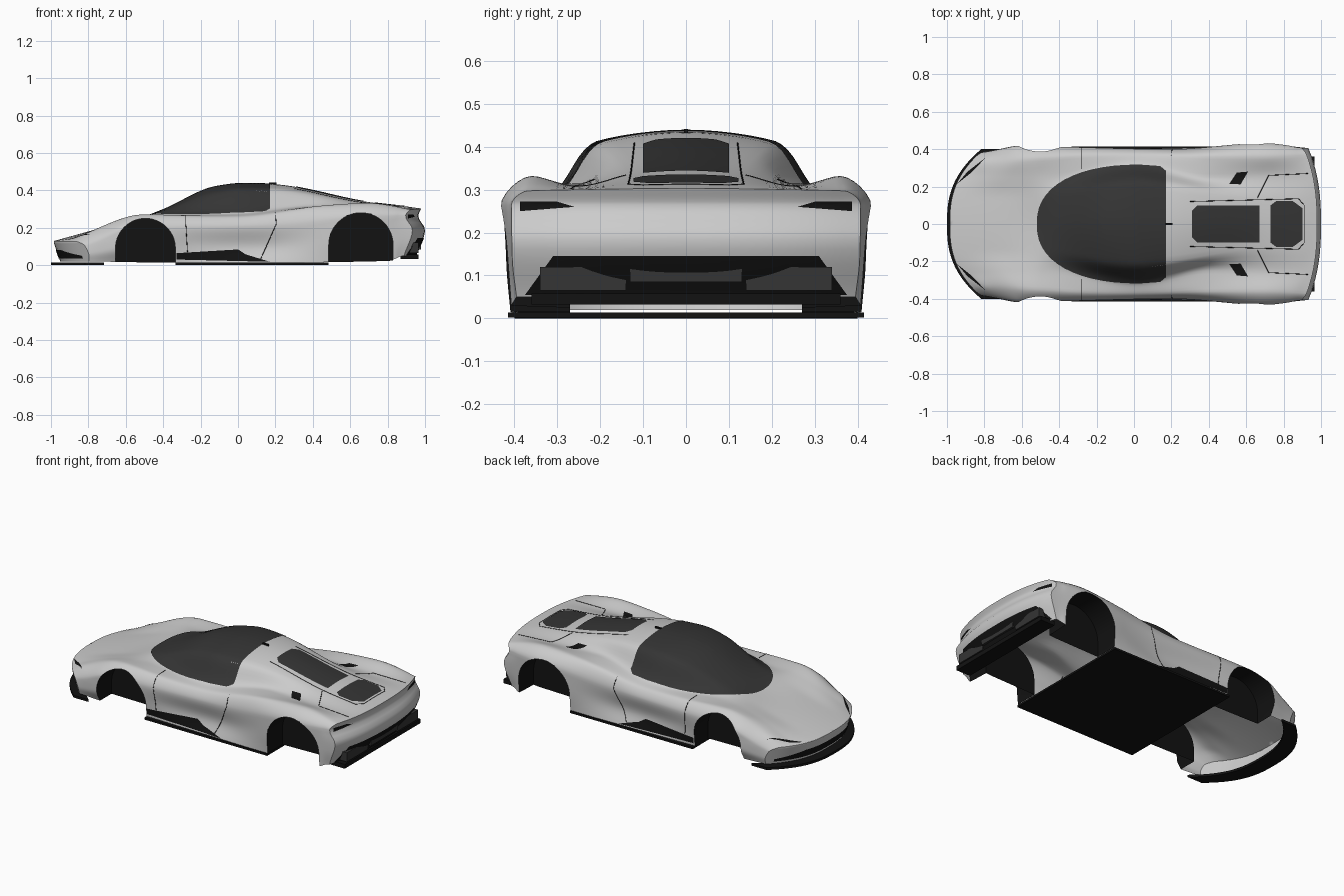
import bpy, bmesh, math
from mathutils import Vector
from mathutils.bvhtree import BVHTree

if "Cube" in bpy.data.objects:
    bpy.data.objects.remove(bpy.data.objects["Cube"])


def material(name, v):
    m = bpy.data.materials.new(name)
    m.diffuse_color = (v, v, v, 1)
    m.use_nodes = True
    m.node_tree.nodes["Principled BSDF"].inputs["Base Color"].default_value = m.diffuse_color
    return m


BLACK, GLASS, PAINT = material("black_trim", 0.006), material("tinted_glass", 0.035), material("paint", 0.6)


def add_object(name, data, mat=None):
    ob = bpy.data.objects.new(name, data)
    bpy.context.collection.objects.link(ob)
    if mat:
        data.materials.append(mat)
    return ob


def from_bmesh(name, bm, mat=None):
    me = bpy.data.meshes.new(name)
    bmesh.ops.recalc_face_normals(bm, faces=bm.faces)
    bm.to_mesh(me)
    bm.free()
    return add_object(name, me, mat)


def prism(name, pts, axis, lo, hi, mat=None):
    """Extrude a 2D outline along an axis (y or z)."""
    bm = bmesh.new()
    put = (lambda a, b, c: (a, c, b)) if axis == 'y' else (lambda a, b, c: (a, b, c))
    lower = [bm.verts.new(put(a, b, lo)) for a, b in pts]
    upper = [bm.verts.new(put(a, b, hi)) for a, b in pts]
    bm.faces.new(lower)
    bm.faces.new(upper)
    for i in range(len(pts)):
        j = (i + 1) % len(pts)
        bm.faces.new((lower[i], lower[j], upper[j], upper[i]))
    return from_bmesh(name, bm, mat)


def box(name, x0, x1, y0, y1, z0, z1, mat=None):
    return prism(name, [(x0, y0), (x1, y0), (x1, y1), (x0, y1)], 'z', z0, z1, mat)


def smooth(t):
    t = min(1, max(0, t))
    return t * t * (3 - 2 * t)


def spline(xs, ys, x):
    """Cubic interpolation without overshoot."""
    x = min(xs[-1], max(xs[0], x))
    i = max(k for k in range(len(xs) - 1) if xs[k] <= x)
    d = [(ys[k + 1] - ys[k]) / (xs[k + 1] - xs[k]) for k in range(len(xs) - 1)]

    def slope(k):
        if k == 0 or k == len(xs) - 1:
            return d[min(k, len(d) - 1)]
        a, b = d[k - 1], d[k]
        return 2 * a * b / (a + b) if a * b > 0 else 0
    h = xs[i + 1] - xs[i]
    t = (x - xs[i]) / h
    return ((1 + 2 * t) * (1 - t) ** 2 * ys[i] + t * (1 - t) ** 2 * h * slope(i)
            + t * t * (3 - 2 * t) * ys[i + 1] + t * t * (t - 1) * h * slope(i + 1))


# Lengthwise lines of the body as (station, half width, height)
centre = [(u, 0, z) for u, z in ((-1, .125), (-.7, .207), (-.52, .252), (-.4, .297), (-.12, .42),
                                 (.03, .437), (.17, .434), (.7, .337), (1, .303))]
roof_edge = [(-1, .14, .124), (-.52, .14, .256), (-.4, .15, .288), (-.12, .2, .39), (.03, .21, .41),
             (.17, .2, .407), (.7, .13, .33), (1, .14, .302)]
belt = [(-1, .26, .122), (-.7, .25, .222), (-.5, .25, .262), (0, .32, .277), (.4, .25, .312), (1, .26, .3)]
crest = [(-1, .34, .118), (-.9, .335, .172), (-.5, .35, .271), (0, .375, .257), (.45, .36, .318),
         (.7, .36, .332), (1, .37, .297)]
widest = [(-1, .378, .1), (-.7, .418, .19), (.2, .4, .21), (.7, .433, .26), (1, .407, .265)]
lower_side = [(-1, .384, .06), (-.7, .42, .1), (.1, .378, .1), (.65, .43, .14), (1, .405, .14)]
sill = [(-1, .375, .02), (0, .4, .012), (.8, .412, .022), (1, .395, .05)]
LINES = (centre, roof_edge, belt, crest, widest, lower_side, sill)


def section(u, n=6):
    """Right half of the cross-section at one station."""
    p = []
    for line in LINES:
        us, ys, zs = zip(*line)
        p.append((spline(us, ys, u), spline(us, zs, u)))
    p = [(-p[1][0], p[1][1])] + p
    t = [0]
    for a, b in zip(p, p[1:]):
        t.append(t[-1] + math.dist(a, b))
    ys, zs = zip(*p)
    ts = [t[k] + (t[k + 1] - t[k]) * i / n for k in range(1, len(p) - 1) for i in range(n)] + [t[-1]]
    return [(spline(t, ys, v), spline(t, zs, v)) for v in ts]


def bend(u, y, z):
    """Round the nose and tail in plan and rake them in profile."""
    f, r = smooth((-.45 - u) / .55), smooth((u - .88) / .12)
    x = u + f * .16 * (abs(y) / .38) ** 2.6 + f ** 4 * .35 * max(0, .12 - z)
    tail = spline((.05, .19, .262, .305), (-.05, 0, -.036, -.02), z)
    return (x + r * tail - .065 * smooth((u - .6) / .4) * (abs(y) / .4) ** 2.5, y, z)


def grid(bm, rows):
    vs = [[bm.verts.new(c) for c in row] for row in rows]
    for a, b in zip(vs, vs[1:]):
        for i in range(len(a) - 1):
            bm.faces.new((a[i], a[i + 1], b[i + 1], b[i]))


# Body: closed loft
N, ACROSS = 90, [-1 + k / 10 for k in range(21)]
stations = [-.985 + 1.985 * i / N for i in range(N + 1)]
halves = [section(u) for u in stations]
bm = bmesh.new()
grid(bm, [[bend(u, -y, z) for y, z in h[:0:-1]] + [bend(u, y, z) for y, z in h] for u, h in zip(stations, halves)])
grid(bm, [[bend(u, h[-1][0] * k, h[-1][1]) for k in ACROSS] for u, h in zip(stations, halves)])
for e in (0, -1):
    grid(bm, [[bend(stations[e], y * k, z) for k in ACROSS] for y, z in halves[e]])
bmesh.ops.remove_doubles(bm, verts=bm.verts, dist=1e-5)
bmesh.ops.dissolve_degenerate(bm, edges=bm.edges, dist=1e-6)
body = from_bmesh("body", bm, PAINT)
body.data.materials.append(BLACK)

# Wheel arches cut from the body
ARCHES = [(-.495, .09, .16), (.657, .108, .172)]
cutters = []
for cx, cz, r in ARCHES:
    out = [(cx + r * math.cos(a), cz + r * math.sin(a)) for a in [math.pi * i / 28 for i in range(29)]]
    out += [(cx - r, -.1), (cx + r, -.1)]
    for s in (-1, 1):
        c = prism("arch_cutter", out, 'y', s * .27, s * .6)
        c.hide_render = True
        m = body.modifiers.new("arch", 'BOOLEAN')
        m.operation, m.solver, m.object = 'DIFFERENCE', 'EXACT', c
        cutters.append(c)
body.data = bpy.data.meshes.new_from_object(body.evaluated_get(bpy.context.evaluated_depsgraph_get()))
body.modifiers.clear()
for c in cutters:
    bpy.data.objects.remove(c)

# Open underside, dark wheel wells
bm = bmesh.new()
bm.from_mesh(body.data)
bm.normal_update()
bmesh.ops.delete(bm, geom=[f for f in bm.faces if f.normal.z < -.8 and f.calc_center_median().z < .06], context='FACES')
for f in bm.faces:
    c = f.calc_center_median()
    f.material_index = int(any(abs(c.x - cx) < r + .001 and abs(c.y) > .26 and
                               (c.z < cz or math.hypot(c.x - cx, c.z - cz) < r + .001) for cx, cz, r in ARCHES))
tree = BVHTree.FromBMesh(bm)
bm.to_mesh(body.data)
bm.free()
bpy.context.view_layer.objects.active = body
body.select_set(True)
bpy.ops.object.shade_smooth_by_angle(angle=math.radians(28))


def cast(a, b, axis, sign, lift):
    """Drop a 2D point onto the body along an axis."""
    i = 'xyz'.index(axis)
    o, d = [a, b], [0, 0, 0]
    o.insert(i, 2 * sign)
    d[i] = -sign
    hit = tree.ray_cast(Vector(o), Vector(d))[0]
    if hit is None:
        o[i] = .9 * sign if axis == 'x' else .3 * sign
        hit = tree.find_nearest(Vector(o))[0]
    return hit - Vector(d) * lift


def densify(pts, step=.015):
    out = []
    for p, q in zip(pts, pts[1:]):
        n = max(1, int(math.dist(p, q) / step))
        out += [(p[0] + (q[0] - p[0]) * k / n, p[1] + (q[1] - p[1]) * k / n) for k in range(n)]
    return out + [pts[-1]]


def panel(name, pts, axis, sign, mat, rings=12):
    """Inlaid panel that follows the body surface."""
    edge = densify(pts + pts[:1])
    cx, cy = (sum(p[k] for p in edge) / len(edge) for k in (0, 1))
    bm = bmesh.new()
    grid(bm, [[cast(cx + (a - cx) * k / rings, cy + (b - cy) * k / rings, axis, sign, .003) for a, b in edge]
              for k in range(rings + 1)])
    bmesh.ops.remove_doubles(bm, verts=bm.verts, dist=1e-5)
    from_bmesh(name, bm, mat).data.shade_smooth()


def seam(name, pts, axis, sign):
    cu = bpy.data.curves.new(name, 'CURVE')
    cu.dimensions, cu.bevel_depth, cu.bevel_resolution = '3D', .0018, 0
    co = [cast(a, b, axis, sign, 0) for a, b in densify(pts)]
    sp = cu.splines.new('POLY')
    sp.points.add(len(co) - 1)
    for p, c in zip(sp.points, co):
        p.co = (*c, 1)
    add_object(name, cu, BLACK)


def both(pts, flip=1):
    """Complete a half outline by mirroring its second (flip=1) or first coordinate."""
    return pts + [((a, -b) if flip else (-a, b)) for a, b in reversed(pts)]


# Glass: front half is a superellipse in plan, rear edge straight
glass = [(.03 - .55 * math.cos(a) ** .9, .318 * math.sin(a) ** .85) for a in [math.pi / 2 * i / 14 for i in range(15)]]
panel("cabin_glass", both(glass + [(.14, .31), (.17, .285)]), 'z', 1, GLASS, 24)
panel("engine_window", both([(.31, .07), (.34, .1), (.67, .1)]), 'z', 1, GLASS)
panel("rear_deck_vent", both([(.73, .1), (.76, .122), (.85, .122), (.9, .085)]), 'z', 1, GLASS)
seam("deck_seam", both([(.3, .12), (.88, .135), (.91, .1)]), 'z', 1)

# Paired details
for s in (-1, 1):
    m = lambda pts: [(a, b * s) for a, b in pts]
    panel("headlight", m([(-.945, .215), (-.89, .28), (-.79, .358), (-.87, .275)]), 'z', 1, BLACK, 6)
    panel("deck_intake", m([(.51, .215), (.55, .275), (.61, .28), (.57, .212)]), 'z', 1, BLACK, 6)
    panel("sill_inlay", [(-.33, .03), (-.33, .064), (0, .084), (.04, .058), (.17, .018)], 'y', s, BLACK)
    panel("tail_light", [(a * s, b) for a, b in ((.26, .26), (.3, .272), (.387, .272), (.387, .25))],
          'x', 1, BLACK, 6)
    seam("door_front_seam", m([(-.28, .295), (-.28, .4)]), 'z', 1)
    seam("door_front_seam", [(-.28, .24), (-.27, .07)], 'y', s)
    seam("door_rear_seam", [(.2, .28), (.205, .22), (.12, .03)], 'y', s)
    seam("tail_deck_seam", m([(.93, .27), (.72, .26), (.66, .14)]), 'z', 1)
    box("exhaust_surround", .9, .965, s * .24 - .1, s * .24 + .1, .065, .12, GLASS)

# Nose intake, splitter, floor, diffuser, roof fin
panel("nose_intake", both([(.35, .035), (.35, .05), (.2, .08)], 0), 'x', -1, BLACK)
arc = [(-1 + .16 * (abs(y) / .38) ** 2.6, y) for y in [.4 * (i / 16 - 1) for i in range(33)]]
prism("front_splitter", arc + [(x + .1, y) for x, y in reversed(arc)], 'z', 0, .014, BLACK)
box("floor", -.335, .485, -.415, .415, .002, .014, BLACK)
panel("diffuser_panel", both([(.375, .055), (.31, .145)], 0), 'x', 1, BLACK)
box("diffuser_shelf", .87, .965, -.36, .36, .032, .058, BLACK)
box("diffuser_bar", .9, .978, -.13, .13, .085, .115, GLASS)
box("roof_fin", .165, .205, -.005, .005, .42, .442, BLACK)
